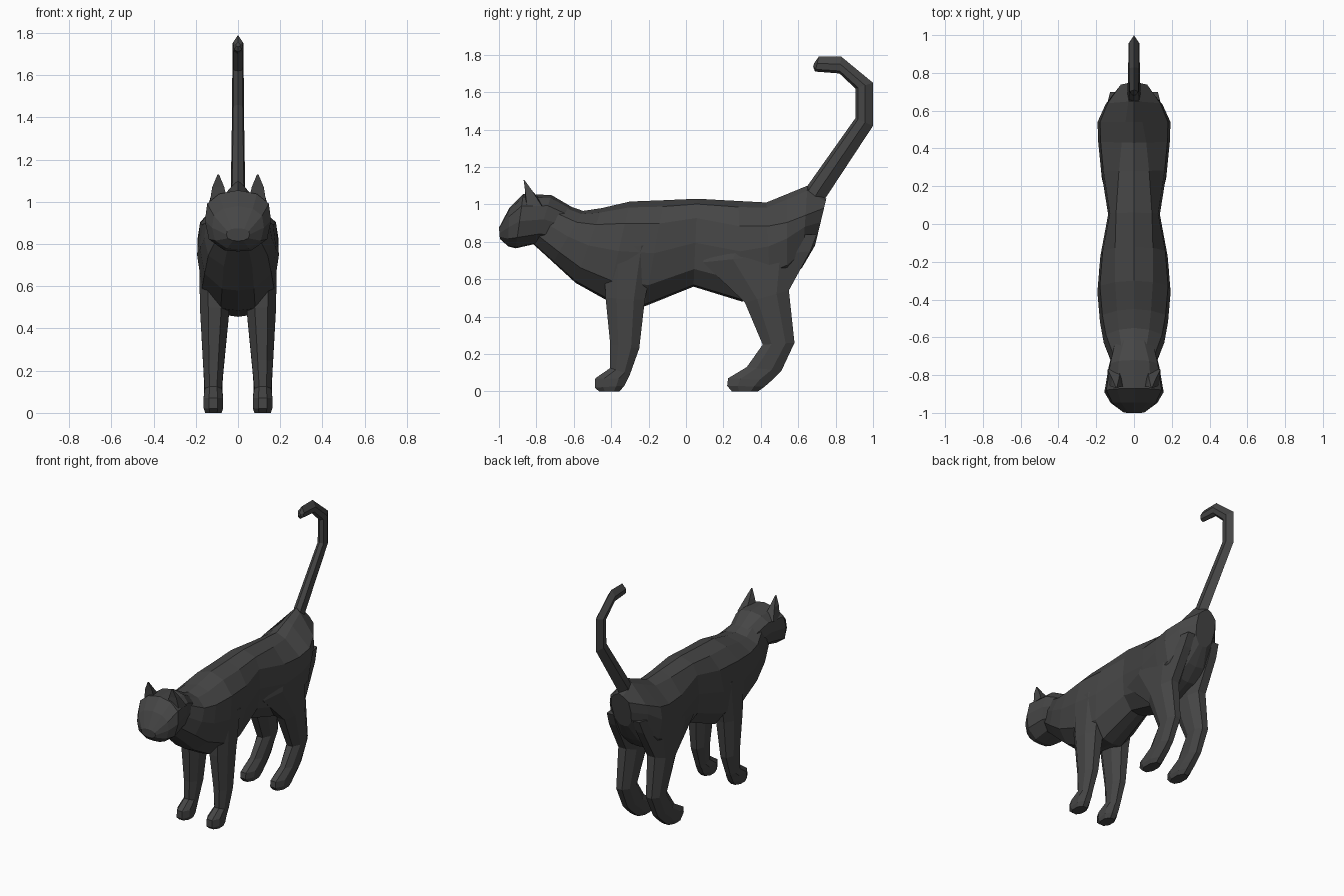
import bpy, bmesh
from mathutils import Vector

mat = bpy.data.materials.new("charcoal")
mat.diffuse_color = (0.06, 0.06, 0.06, 1)


def loft(name, rings, mirror=False):
    """Skin closed rings of points into a capped, flat-shaded mesh."""
    bm = bmesh.new()
    loops = [[bm.verts.new(p) for p in ring] for ring in rings]
    n = len(loops[0])
    for a, b in zip(loops, loops[1:]):
        for i in range(n):
            j = (i + 1) % n
            bm.faces.new((a[i], a[j], b[j], b[i]))
    bm.faces.new(loops[0])
    bm.faces.new(loops[-1][::-1])
    bmesh.ops.recalc_face_normals(bm, faces=bm.faces)
    me = bpy.data.meshes.new(name)
    bm.to_mesh(me)
    bm.free()
    me.materials.append(mat)
    ob = bpy.data.objects.new(name, me)
    bpy.context.collection.objects.link(ob)
    if mirror:
        ob.modifiers.new("mirror", 'MIRROR')
    return ob


def section(yt, zt, yb, zb, w, r, shoulder=0.22):
    """Symmetric 12-sided section from a top point to a bottom point."""
    half = [(0, 0), (r, 0.06), (0.93 * w, shoulder), (w, 0.5),
            (0.88 * w, 0.8), (0.42 * w, 0.98), (0, 1)]
    pts = [(x, yt + (yb - yt) * t, zt + (zb - zt) * t) for x, t in half]
    return pts + [(-x, y, z) for x, y, z in pts[-2:0:-1]]


def leg_ring(y0, y1, zf, zb, x0, x1, c=0.28):
    """Chamfered box section; zf / zb are its front and back heights."""
    uv = [(c, 0), (1 - c, 0), (1, c), (1, 1 - c),
          (1 - c, 1), (c, 1), (0, 1 - c), (0, c)]
    return [(x0 + (x1 - x0) * u, y0 + (y1 - y0) * v, zf + (zb - zf) * v) for u, v in uv]


# Body from neck to rump
loft("body", [section(*s) for s in [
    (-0.68, 1.01, -0.82, 0.79, 0.11, 0.06),
    (-0.55, 0.965, -0.71, 0.69, 0.16, 0.08),
    (-0.45, 0.98, -0.59, 0.58, 0.18, 0.09),
    (-0.30, 1.015, -0.42, 0.485, 0.194, 0.10),
    (-0.12, 1.022, -0.22, 0.455, 0.178, 0.10),
    (0.06, 1.03, 0.04, 0.56, 0.137, 0.095),
    (0.28, 1.018, 0.30, 0.48, 0.175, 0.08, 0.25),
    (0.43, 1.01, 0.45, 0.54, 0.19, 0.065, 0.27),
    (0.54, 1.055, 0.54, 0.58, 0.193, 0.045, 0.32),
    (0.65, 1.10, 0.62, 0.66, 0.15, 0.03, 0.36),
    (0.75, 1.03, 0.69, 0.78, 0.075, 0.03, 0.2)]])

# Head with blunt muzzle
loft("head", [section(*s) for s in [
    (-1.0, 0.875, -0.995, 0.815, 0.055, 0.03),
    (-0.945, 0.98, -0.95, 0.775, 0.123, 0.07),
    (-0.87, 1.055, -0.91, 0.765, 0.157, 0.09),
    (-0.72, 1.05, -0.80, 0.79, 0.135, 0.08),
    (-0.60, 0.98, -0.68, 0.79, 0.105, 0.05)]])

# Ears
loft("ears", [
    [(0.05, -0.86, 1.0), (0.135, -0.85, 0.99), (0.14, -0.77, 0.99), (0.07, -0.76, 1.0)],
    [(0.065, -0.86, 1.07), (0.122, -0.86, 1.07), (0.115, -0.82, 1.07), (0.08, -0.82, 1.07)],
    [(0.09, -0.868, 1.13), (0.097, -0.868, 1.13), (0.097, -0.862, 1.128), (0.09, -0.862, 1.128)]],
    mirror=True)

# Front legs with paws
loft("front_legs", [leg_ring(*s) for s in [
    (-0.44, -0.16, 0.78, 0.78, 0.06, 0.185),
    (-0.43, -0.22, 0.50, 0.49, 0.04, 0.180),
    (-0.405, -0.25, 0.25, 0.23, 0.065, 0.166),
    (-0.405, -0.30, 0.125, 0.09, 0.078, 0.157),
    (-0.485, -0.31, 0.07, 0.07, 0.070, 0.163),
    (-0.487, -0.33, 0.02, 0.03, 0.070, 0.163),
    (-0.465, -0.355, 0.0, 0.0, 0.078, 0.155)]], mirror=True)

# Hind legs with thighs, hocks and paws
loft("hind_legs", [leg_ring(*s) for s in [
    (0.14, 0.70, 0.82, 0.84, 0.04, 0.160),
    (0.09, 0.665, 0.69, 0.75, 0.04, 0.172),
    (0.315, 0.55, 0.475, 0.54, 0.045, 0.180),
    (0.41, 0.58, 0.25, 0.26, 0.065, 0.166),
    (0.325, 0.51, 0.13, 0.11, 0.075, 0.160),
    (0.225, 0.46, 0.07, 0.06, 0.070, 0.163),
    (0.22, 0.42, 0.03, 0.025, 0.070, 0.163),
    (0.245, 0.385, 0.0, 0.0, 0.078, 0.155)]], mirror=True)

# Tail: hexagonal section swept between inner and outer outline
rings = []
for (yi, zi), (yo, zo), w in [((0.62, 1.04), (0.70, 0.96), 0.036),
                              ((0.65, 1.10), (0.75, 1.04), 0.034),
                              ((0.905, 1.46), (1.0, 1.42), 0.028),
                              ((0.905, 1.62), (1.0, 1.65), 0.027),
                              ((0.82, 1.70), (0.83, 1.79), 0.027),
                              ((0.69, 1.71), (0.71, 1.79), 0.024),
                              ((0.68, 1.735), (0.685, 1.755), 0.010)]:
    a, b = Vector((0, yi, zi)), Vector((0, yo, zo))
    side = Vector((w, 0, 0))
    p, q = a.lerp(b, 0.15), a.lerp(b, 0.55)
    rings.append([a, p + side * 0.8, q + side, b, q - side, p - side * 0.8])
loft("tail", rings)
